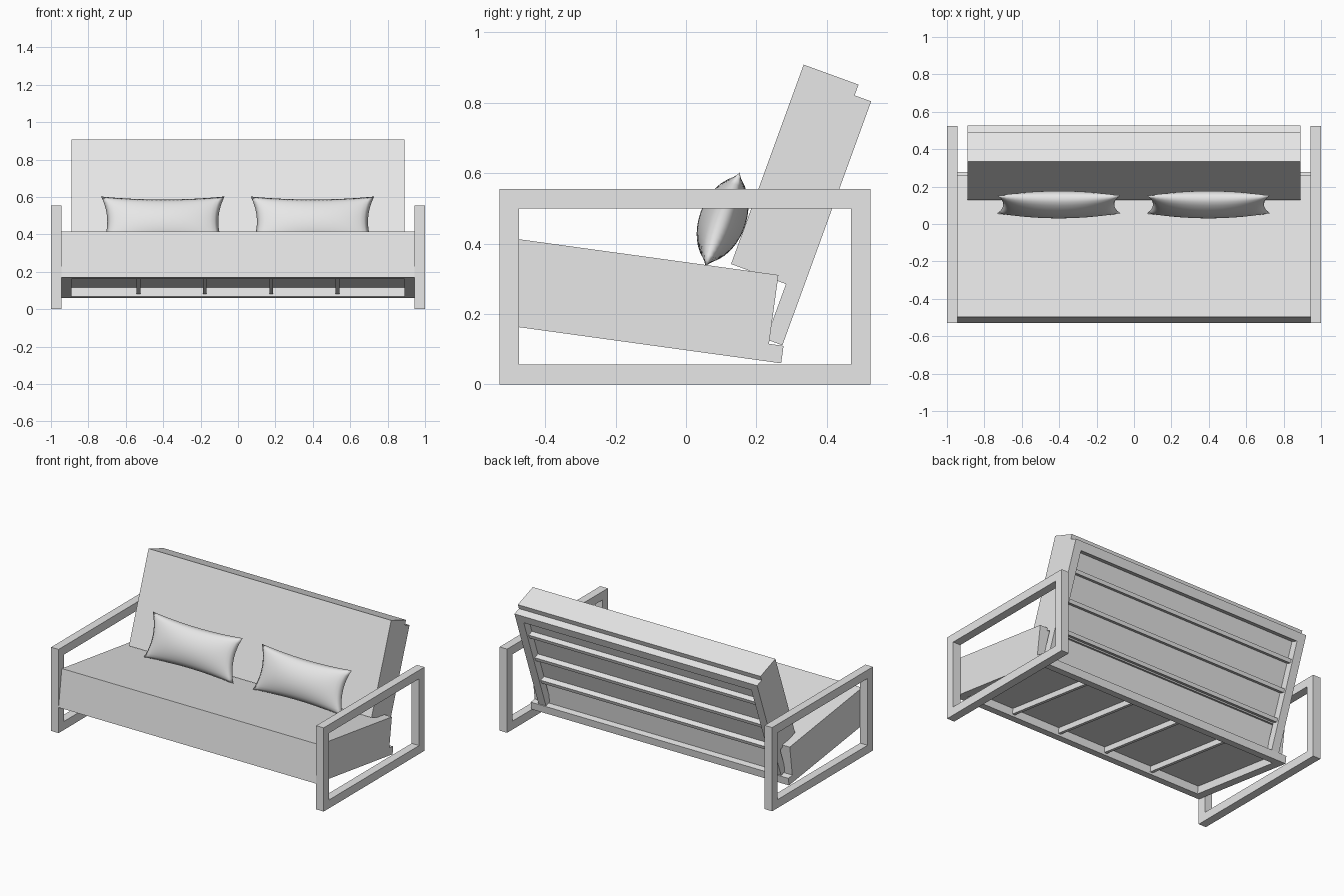
import bpy
import bmesh
from math import radians
from mathutils import Matrix, Vector

if "Cube" in bpy.data.objects:
    bpy.data.objects.remove(bpy.data.objects["Cube"])

GREY = (0.8, 0.8, 0.8, 1)
grey = bpy.data.materials.new("plain_grey")
grey.use_nodes = True
grey.diffuse_color = GREY
grey.node_tree.nodes["Principled BSDF"].inputs["Base Color"].default_value = GREY


def add_object(name, bm, pose=Matrix()):
    bmesh.ops.recalc_face_normals(bm, faces=bm.faces)
    mesh = bpy.data.meshes.new(name)
    bm.to_mesh(mesh)
    bm.free()
    mesh.materials.append(grey)
    obj = bpy.data.objects.new(name, mesh)
    obj.matrix_world = pose
    bpy.context.collection.objects.link(obj)
    return obj


def tilted(y, z, degrees):
    return Matrix.Translation((0, y, z)) @ Matrix.Rotation(radians(-degrees), 4, "X")


def box(name, pose, x, y, z):
    """Box between the (low, high) pairs in the space of pose."""
    bm = bmesh.new()
    bmesh.ops.create_cube(bm, size=1)
    for v in bm.verts:
        v.co = Vector(r[0] if c < 0 else r[1] for c, r in zip(v.co, (x, y, z)))
    return add_object(name, bm, pose)


def ring(name, pose, a, b, width, depth, place):
    """Rectangular frame in the a-b plane, given thickness along vector depth."""
    bm = bmesh.new()
    loops = []
    for w in (0, width):
        a0, a1, b0, b1 = a[0] + w, a[1] - w, b[0] + w, b[1] - w
        loops.append([bm.verts.new(place(p, q))
                      for p, q in ((a0, b0), (a1, b0), (a1, b1), (a0, b1))])
    outer, inner = loops
    for i in range(4):
        j = (i + 1) % 4
        bm.faces.new((outer[i], outer[j], inner[j], inner[i]))
    new = bmesh.ops.extrude_face_region(bm, geom=bm.faces[:])["geom"]
    bmesh.ops.translate(bm, vec=depth,
                        verts=[g for g in new if isinstance(g, bmesh.types.BMVert)])
    return add_object(name, bm, pose)


# Side frames that serve as legs and arms
for side, x in (("right", -1), ("left", 0.945)):
    ring(side + "_arm_frame", Matrix(), (-0.53, 0.525), (0, 0.555), 0.056,
         (0.055, 0, 0), lambda p, q: (x, p, q))

# Seat: frame with cross slats, and mattress
seat = tilted(-0.53, 0.17, 7.85)
SEAT_HALF = 0.945
ring("seat_frame", seat, (-SEAT_HALF, SEAT_HALF), (0, 0.808), 0.055,
     (0, 0, 0.05), lambda p, q: (p, q, 0))
box("seat_mattress", seat, (-SEAT_HALF, SEAT_HALF), (0, 0.766), (0.05, 0.2475))
for i in range(4):
    x = (i - 1.5) * 0.355
    box(f"seat_slat_{i + 1}", seat, (x - 0.01, x + 0.01), (0.055, 0.753), (0.014, 0.05))

# Backrest: side rails, top rail, long slats, and mattress
back = tilted(0.227, 0.128, 20)
BACK_HALF, BACK_TOP, RAIL = 0.89, 0.7375, 0.055
INNER = BACK_HALF - RAIL
box("back_rail_right", back, (-BACK_HALF, -INNER), (0, 0.05), (0, BACK_TOP))
box("back_rail_left", back, (INNER, BACK_HALF), (0, 0.05), (0, BACK_TOP))
box("back_top_rail", back, (-INNER, INNER), (0, 0.05), (BACK_TOP - RAIL, BACK_TOP))
for i in range(3):
    z = BACK_TOP - 0.18 - i * 0.185
    box(f"back_slat_{i + 1}", back, (-INNER, INNER), (0, 0.036), (z - 0.012, z + 0.012))
box("back_mattress", back, (-BACK_HALF, BACK_HALF), (-0.166, 0), (0.167, 0.77))


# Pillows: two bulging sheets sewn together, with drawn-out corners
def pillow(name, x):
    bm = bmesh.new()
    for face in (-1, 1):
        sheet = bmesh.ops.create_grid(bm, x_segments=28, y_segments=16, size=1)["verts"]
        for v in sheet:
            u, w = v.co.x, v.co.y
            eu, ew = max(0, 1 - u * u), max(0, 1 - w * w)
            v.co = (0.33 * u * (1 - 0.1 * ew),
                    face * 0.066 * (eu ** 0.5) * (ew ** 0.6),
                    0.143 * w * (1 - 0.12 * eu))
    bmesh.ops.remove_doubles(bm, verts=bm.verts, dist=0.0005)
    for f in bm.faces:
        f.smooth = True
    return add_object(name, bm, Matrix.Translation((x, 0, 0)) @ tilted(0.104, 0.468, 20))


pillow("right_pillow", -0.402)
pillow("left_pillow", 0.398)
